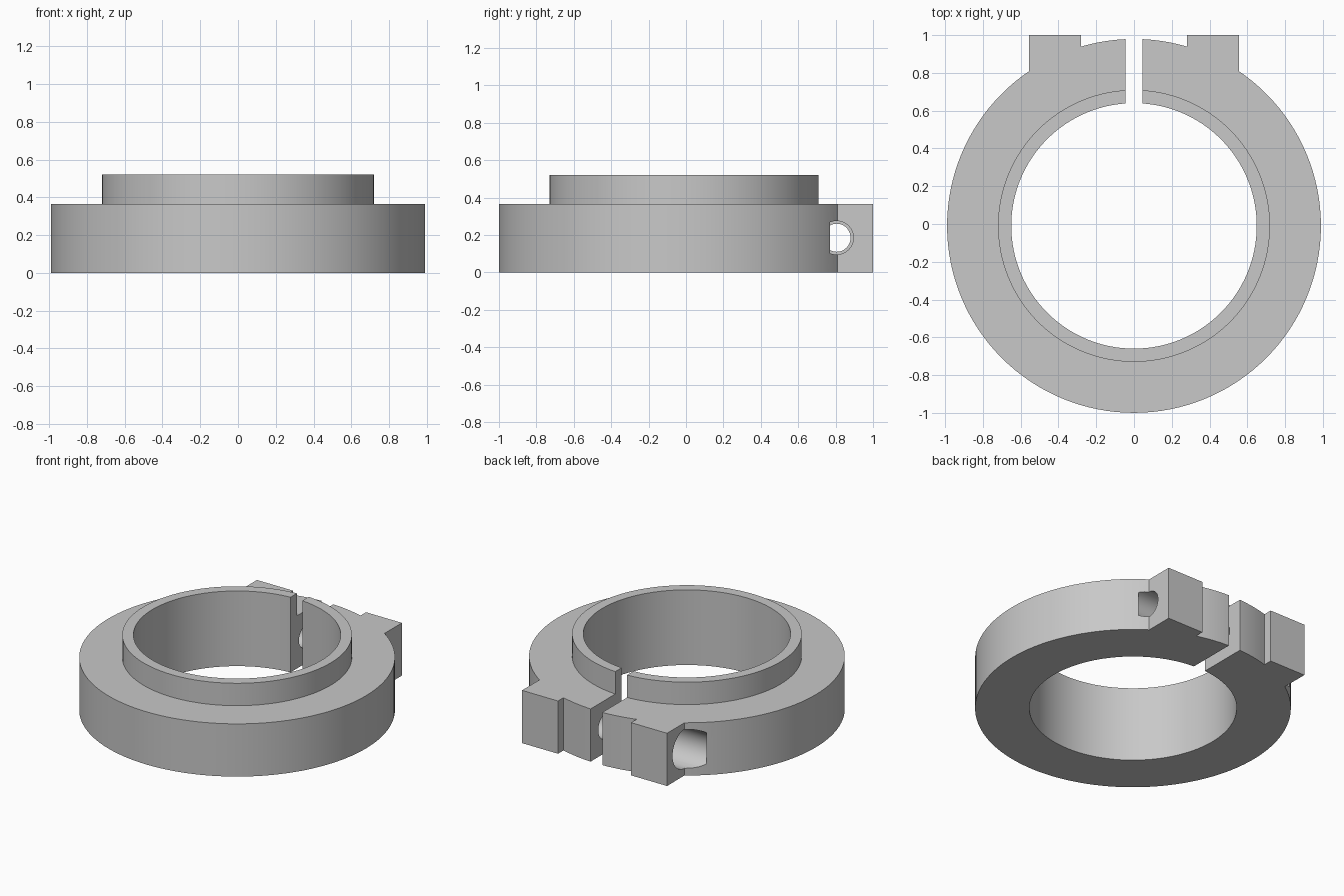
import bpy
import math

default = bpy.data.objects.get("Cube")
if default:
    bpy.data.objects.remove(default, do_unlink=True)

CENTRE_Y = -0.01
BODY_TOP, LIP_TOP = 0.365, 0.52
BOLT_Y, BOLT_Z = 0.805, 0.185

steel = bpy.data.materials.new("light grey metal")
steel.use_nodes = True
grey = (0.58, 0.58, 0.58, 1)
steel.diffuse_color = grey
steel.node_tree.nodes["Principled BSDF"].inputs["Base Color"].default_value = grey


def disc(name, radius, z0, z1):
    """Upright cylinder on the collar axis."""
    bpy.ops.mesh.primitive_cylinder_add(
        vertices=128, radius=radius, depth=z1 - z0,
        location=(0, CENTRE_Y, (z0 + z1) / 2))
    bpy.context.object.name = name
    return bpy.context.object


def box(name, x0, x1, y0, y1, z0, z1):
    bpy.ops.mesh.primitive_cube_add(
        size=1, location=((x0 + x1) / 2, (y0 + y1) / 2, (z0 + z1) / 2))
    ob = bpy.context.object
    ob.name = name
    ob.scale = (x1 - x0, y1 - y0, z1 - z0)
    bpy.ops.object.transform_apply(location=False, rotation=False, scale=True)
    return ob


def drill(name, radius, x0, x1):
    """Cylinder along x on the clamp bolt axis."""
    bpy.ops.mesh.primitive_cylinder_add(
        vertices=48, radius=radius, depth=x1 - x0,
        location=((x0 + x1) / 2, BOLT_Y, BOLT_Z), rotation=(0, math.pi / 2, 0))
    bpy.context.object.name = name
    return bpy.context.object


def combine(target, tool, operation):
    mod = target.modifiers.new(tool.name, "BOOLEAN")
    mod.operation = operation
    mod.solver = "EXACT"
    mod.object = tool
    bpy.context.view_layer.objects.active = target
    bpy.ops.object.modifier_apply(modifier=mod.name)
    bpy.data.objects.remove(tool, do_unlink=True)


# Collar body with raised lip and two clamp lugs at the back
collar = disc("clamp_collar", 0.99, 0, BODY_TOP)
combine(collar, disc("lip", 0.72, 0.1, LIP_TOP), "UNION")
for side in (-1, 1):
    x0, x1 = sorted((side * 0.28, side * 0.555))
    combine(collar, box("lug", x0, x1, 0.7, 1.0, 0, BODY_TOP), "UNION")

# Central bore and clamping slot
combine(collar, disc("bore", 0.65, -0.2, 0.8), "DIFFERENCE")
combine(collar, box("slot", -0.045, 0.045, 0.3, 1.2, -0.2, 0.8), "DIFFERENCE")

# Bolt hole: wide head recess on the right, narrow shank, wider hole on the left
combine(collar, drill("shank_hole", 0.075, -0.5, 0.03), "DIFFERENCE")
combine(collar, drill("head_recess", 0.135, -0.665, -0.33), "DIFFERENCE")
combine(collar, drill("thread_hole", 0.09, 0.0, 0.61), "DIFFERENCE")

collar.data.materials.clear()
collar.data.materials.append(steel)
for poly in collar.data.polygons:
    poly.material_index = 0

bpy.ops.object.select_all(action="DESELECT")
collar.select_set(True)
bpy.context.view_layer.objects.active = collar
bpy.ops.object.shade_smooth_by_angle(angle=math.radians(25))
